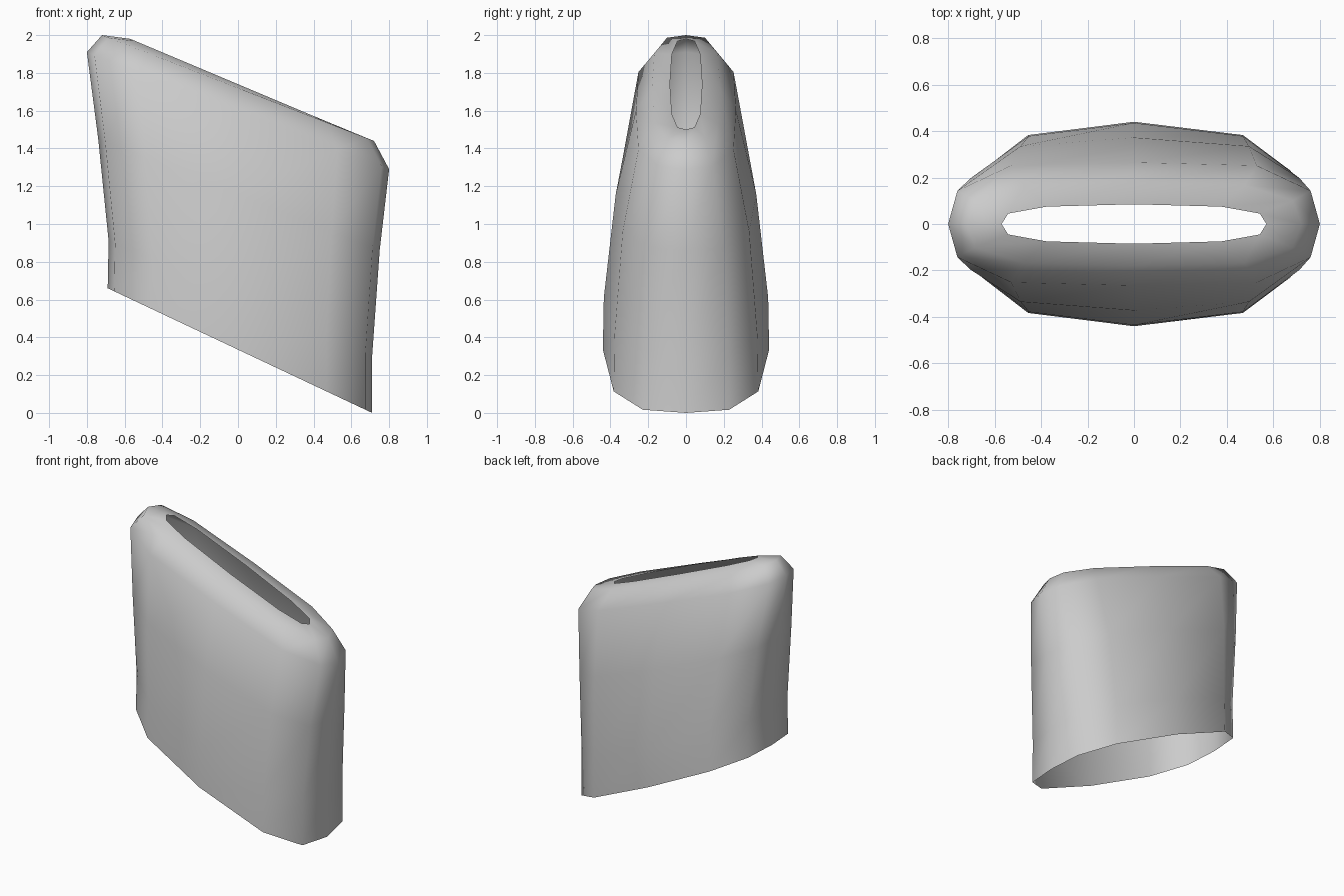
import bpy
import bmesh

cube = bpy.data.objects.get("Cube")
if cube:
    bpy.data.objects.remove(cube, do_unlink=True)

# One matte grey
grey = bpy.data.materials.new("plain grey")
grey.use_nodes = True
colour = (0.6, 0.6, 0.6, 1)
grey.diffuse_color = colour
grey.node_tree.nodes["Principled BSDF"].inputs["Base Color"].default_value = colour

# Slanted oval sections from the open bottom to the open top:
# left end x, z, right end x, z, half depth, depth ratio near tip and at shoulder
SECTIONS = [
    (-0.69, 0.66, 0.71, 0.00, 0.44, 0.52, 0.87),
    (-0.685, 0.91, 0.71, 0.30, 0.435, 0.52, 0.87),
    (-0.74, 1.45, 0.75, 0.86, 0.372, 0.53, 0.90),
    (-0.80, 1.91, 0.80, 1.29, 0.265, 0.54, 0.95),
    (-0.72, 2.00, 0.72, 1.44, 0.18, 0.56, 0.93),
    (-0.57, 1.98, 0.57, 1.50, 0.085, 0.53, 0.88),
]


def section_points(x0, z0, x1, z1, depth, tip, shoulder):
    """Twelve points round one slanted oval."""
    half = [(x1, 0), (x1 * 0.95, tip), (x1 * 0.66, shoulder), (0, 1),
            (x0 * 0.66, shoulder), (x0 * 0.95, tip), (x0, 0)]
    outline = half + [(x, -y) for x, y in half[-2:0:-1]]
    slope = (z1 - z0) / (x1 - x0)
    return [(x, y * depth, z0 + slope * (x - x0)) for x, y in outline]


# Sleeve skin: bridge each section to the next, both ends left open
bm = bmesh.new()
rings = [[bm.verts.new(p) for p in section_points(*s)] for s in SECTIONS]
for low, high in zip(rings, rings[1:]):
    for i in range(len(low)):
        j = (i + 1) % len(low)
        face = bm.faces.new((low[i], low[j], high[j], high[i]))
        face.smooth = True
mesh = bpy.data.meshes.new("open_sleeve")
bm.to_mesh(mesh)
bm.free()
mesh.materials.append(grey)
sleeve = bpy.data.objects.new("open_sleeve", mesh)
bpy.context.collection.objects.link(sleeve)
